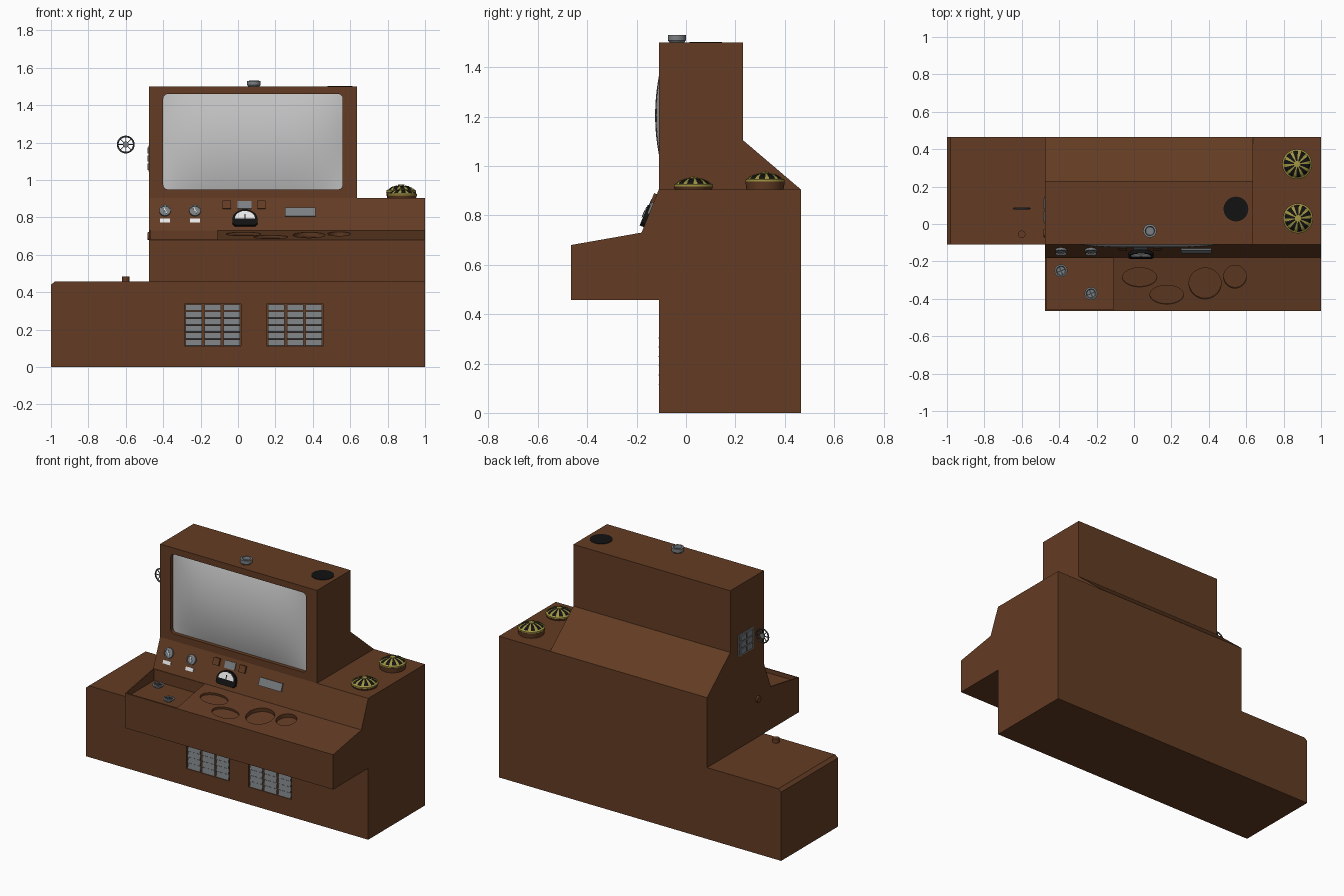
import bpy, bmesh, math
from mathutils import Matrix, Vector

if "Cube" in bpy.data.objects:
    bpy.data.objects.remove(bpy.data.objects["Cube"])
T = Matrix.Translation

def R(a, ax='X'):
    return Matrix.Rotation(a, 4, ax)

def mat(name, c):
    m = bpy.data.materials.new(name)
    m.diffuse_color = (*c, 1)
    m.use_nodes = True
    m.node_tree.nodes["Principled BSDF"].inputs["Base Color"].default_value = m.diffuse_color
    return m

BROWN = mat("brown_wood", (.125, .045, .017))
GREY = mat("metal_grey", (.2, .215, .225))
DARK = mat("dark_steel", (.06, .065, .07))
BLACK = mat("black", (.006, .006, .006))
WHITE = mat("dial_white", (.8, .8, .8))
SCREEN = mat("screen_grey", (.56, .56, .56))
GOLD = mat("gold", (.36, .3, .055))

def finish(name, bm, m, M=Matrix(), smooth=False):
    bm.transform(M)
    bmesh.ops.recalc_face_normals(bm, faces=bm.faces)
    me = bpy.data.meshes.new(name)
    bm.to_mesh(me)
    bm.free()
    me.materials.append(m)
    ob = bpy.data.objects.new(name, me)
    bpy.context.collection.objects.link(ob)
    if smooth:
        bpy.ops.object.select_all(action='DESELECT')
        ob.select_set(True)
        bpy.context.view_layer.objects.active = ob
        bpy.ops.object.shade_smooth_by_angle(angle=math.radians(35))
    return ob

# polygon in local xy extruded along local z
def prism(name, pts, z0, z1, m, M=Matrix(), smooth=False):
    bm = bmesh.new()
    f = bm.faces.new([bm.verts.new((x, y, z0)) for x, y in pts])
    ex = bmesh.ops.extrude_face_region(bm, geom=[f])['geom']
    bmesh.ops.translate(bm, vec=(0, 0, z1 - z0), verts=[v for v in ex if isinstance(v, bmesh.types.BMVert)])
    return finish(name, bm, m, M, smooth)

def ellipse(rx, ry, n=40, a0=0, a1=2 * math.pi, close=False):
    k = n if not close else n - 1
    return [(rx * math.cos(a0 + (a1 - a0) * i / k), ry * math.sin(a0 + (a1 - a0) * i / k)) for i in range(n)]

def rect(w, h):
    return [(-w / 2, -h / 2), (w / 2, -h / 2), (w / 2, h / 2), (-w / 2, h / 2)]

def box(name, lo, hi, m):
    return prism(name, [(lo[0], lo[1]), (hi[0], lo[1]), (hi[0], hi[1]), (lo[0], hi[1])], lo[2], hi[2], m)

# profile (r, z) revolved about local z; keep picks which segments exist
def lathe(name, prof, m, M=Matrix(), n=32, keep=lambda i: True):
    bm = bmesh.new()
    rings = [[bm.verts.new((r * math.cos(2 * math.pi * i / n), r * math.sin(2 * math.pi * i / n), z))
              for i in range(n)] for r, z in prof]
    for a, b in zip(rings, rings[1:]):
        for i in range(n):
            if keep(i):
                j = (i + 1) % n
                bm.faces.new((a[i], a[j], b[j], b[i]))
    bmesh.ops.remove_doubles(bm, verts=bm.verts, dist=1e-5)
    return finish(name, bm, m, M, True)

def cut(ob, cutters):
    for c in cutters:
        c.hide_render = True
        md = ob.modifiers.new("cut", 'BOOLEAN')
        md.object, md.operation, md.solver = c, 'DIFFERENCE', 'EXACT'
    bpy.context.view_layer.update()
    new = bpy.data.meshes.new_from_object(ob.evaluated_get(bpy.context.evaluated_depsgraph_get()))
    ob.modifiers.clear()
    ob.data = new
    for c in cutters:
        bpy.data.objects.remove(c)

# frames: side profile (y, z along x), slanted panel, sloping shelf
SIDE = Matrix(((0, 0, 1, 0), (1, 0, 0, 0), (0, 1, 0, 0), (0, 0, 0, 1)))
def panel(x, z):
    return T((x, -.18 + (z - .73) * .4, z)) @ R(math.atan2(.175, .07))
def shelf(x, y):
    return T((x, y, .68 + (y + .465) * .1754)) @ R(math.atan(.1754))

# cabinet
body = prism("console_body", [(-.11, 0), (.465, 0), (.465, .905), (-.11, .905), (-.18, .73), (-.465, .68),
                              (-.465, .457), (-.11, .457)], -.475, 1, BROWN, SIDE)
prism("side_bench", [(-1, 0), (-.475, 0), (-.475, .457), (-.98, .457), (-1, .44)], -.465, .11, BROWN, R(math.pi / 2))
housing = prism("monitor_housing", [(-.11, .905), (.465, .905), (.23, 1.105), (.23, 1.5), (-.11, 1.5)],
                -.475, .637, BROWN, SIDE)

# recesses: tray, cup wells, vents
VENTS = (-.135, .305)
cutters = [box("cut_tray", (-.468, -.457, .655), (-.11, -.183, .9), BROWN)]
for x, y, rx, ry, d in ((.03, -.285, .092, .052, .014), (.175, -.378, .09, .051, .014),
                        (.38, -.318, .086, .084, .025), (.54, -.282, .061, .062, .025)):
    cutters.append(prism("cut_well", ellipse(rx, ry), -d, .05, BROWN, shelf(x, y)))
for x in VENTS:
    cutters.append(box("cut_vent", (x - .152, -.2, .112), (x + .152, -.095, .338), BROWN))
cut(body, cutters)

# vent slats
for x in VENTS:
    for c in (-1, 0, 1):
        for r in range(6):
            prism("vent_slat", rect(.088, .034), -.003, .003, GREY,
                  T((x + c * .101, -.105, .131 + r * .0375)) @ R(math.radians(80)))

# screen opening with rounded corners and bulging glass
w, h, rc = .48, .255, .025
rr = []
for k, (sx, sy) in enumerate(((1, 1), (-1, 1), (-1, -1), (1, -1))):
    for i in range(6):
        a = math.pi / 2 * (k + i / 5)
        rr.append((sx * (w - rc) + rc * math.cos(a), sy * (h - rc) + rc * math.sin(a)))
cut(housing, [prism("cut_screen", rr, .05, .3, BROWN, T((.08, 0, 1.205)) @ R(math.pi / 2))])
bm = bmesh.new()
bmesh.ops.create_grid(bm, x_segments=32, y_segments=24, size=1)
for v in bm.verts:
    u, t = v.co.x, v.co.y
    v.co = (u * (w + .004), t * (h + .004), .085 + .04 * (1 - u ** 4) * (1 - t * t))
finish("screen_glass", bm, SCREEN, T((.08, 0, 1.205)) @ R(math.pi / 2), True)

# gauges with labels
for x in (-.39, -.23):
    lathe("gauge_rim", [(.031, 0), (.031, .012), (.024, .014), (.024, .008)], GREY, panel(x, .835))
    lathe("gauge_face", [(.025, .008), (0, .008)], GREY, panel(x, .835))
    prism("gauge_needle", rect(.006, .036), .008, .012, WHITE, panel(x, .835) @ R(.5, 'Z'))
    prism("gauge_label", rect(.054, .022), 0, .005, WHITE, panel(x, .782))

# square buttons and plates on the panel
for x in (-.06, .125):
    prism("square_button", rect(.044, .044), 0, .012, BROWN, panel(x, .865))
prism("small_display", rect(.074, .044), 0, .006, GREY, panel(.035, .865))
prism("panel_plate", rect(.162, .05), 0, .008, GREY, panel(.333, .828))

# half-round meter
prism("meter_case", ellipse(.067, .055, 20, 0, math.pi, True) + [(-.067, -.022), (-.055, -.035), (.055, -.035),
      (.067, -.022)], 0, .018, BLACK, panel(.037, .785))
prism("meter_dial", ellipse(.054, .043, 20, 0, math.pi, True), .018, .021, WHITE, panel(.037, .787))
prism("meter_needle", rect(.004, .03), .021, .023, BLACK, panel(.037, .797))

# tray knobs
for x, y in ((-.39, -.25), (-.23, -.372)):
    M = T((x, y, .655))
    lathe("tray_knob", [(.012, 0), (.012, .012), (.034, .016), (.034, .023), (.026, .025), (.022, .02), (0, .02)], GREY, M)
    for a in (0, math.pi / 2):
        prism("knob_cross", rect(.044, .007), .02, .026, DARK, M @ R(a + .4, 'Z'))

# domed grilles
for x, y, hb in ((.872, .32, .032), (.877, .03, .012)):
    M = T((x, y, .905))
    lathe("dome_base", [(.075, 0), (.08, hb), (0, hb)], BROWN, M, 40)
    dome = [(.074 * math.cos(a), .036 * math.sin(a)) for a in (i * math.pi / 16 for i in range(9))]
    M = M @ T((0, 0, hb))
    lathe("dome_core", [(r * .95, z * .9) for r, z in dome], BLACK, M, 40)
    lathe("dome_ribs", dome[:8], GOLD, M, 50, lambda i: i % 5 < 2)
    lathe("dome_rim", [(.079, 0), (.079, .008), (.071, .013), (.069, 0)], GOLD, M, 40)
    lathe("dome_hub", [(.017, .033), (.017, .038), (0, .04)], GOLD, M, 24)

# top fittings
prism("top_speaker", ellipse(.066, .066), 0, .003, BLACK, T((.545, .08, 1.5)))
lathe("top_socket", [(.03, 0), (.036, .008), (.036, .03), (.025, .031), (.022, .012), (0, .012)], GREY, T((.085, -.037, 1.5)))

# bench button and side knob
lathe("bench_button", [(.02, 0), (.02, .028), (0, .028)], BROWN, T((-.6, -.055, .455)))
lathe("side_knob", [(.022, 0), (.02, .01), (0, .01)], BROWN, T((-.475, -.05, .7)) @ R(-math.pi / 2, 'Y'))

# keypad on the left side
box("keypad_plate", (-.479, 0, 1.045), (-.47, .15, 1.185), GREY)
for i in range(2):
    for j in range(3):
        y, z = .012 + i * .068, 1.055 + j * .043
        box("keypad_key", (-.485, y, z), (-.478, y + .056, z + .033), GREY)

# hand wheel
W = T((-.6, .083, 1.19)) @ R(math.pi / 2)
bpy.ops.mesh.primitive_torus_add(major_radius=.043, minor_radius=.0045, major_segments=40, minor_segments=8)
rim = bpy.context.object
rim.name = "wheel_rim"
rim.matrix_world = W
rim.data.materials.append(DARK)
bpy.ops.object.shade_smooth()
lathe("wheel_hub", [(0, -.005), (.016, -.005), (.016, .005), (0, .005)], GREY, W, 24)
for i in range(8):
    prism("wheel_spoke", [(.014, -.002), (.042, -.002), (.042, .002), (.014, .002)], -.002, .002, DARK,
          W @ R(i * math.pi / 4, 'Z'))
